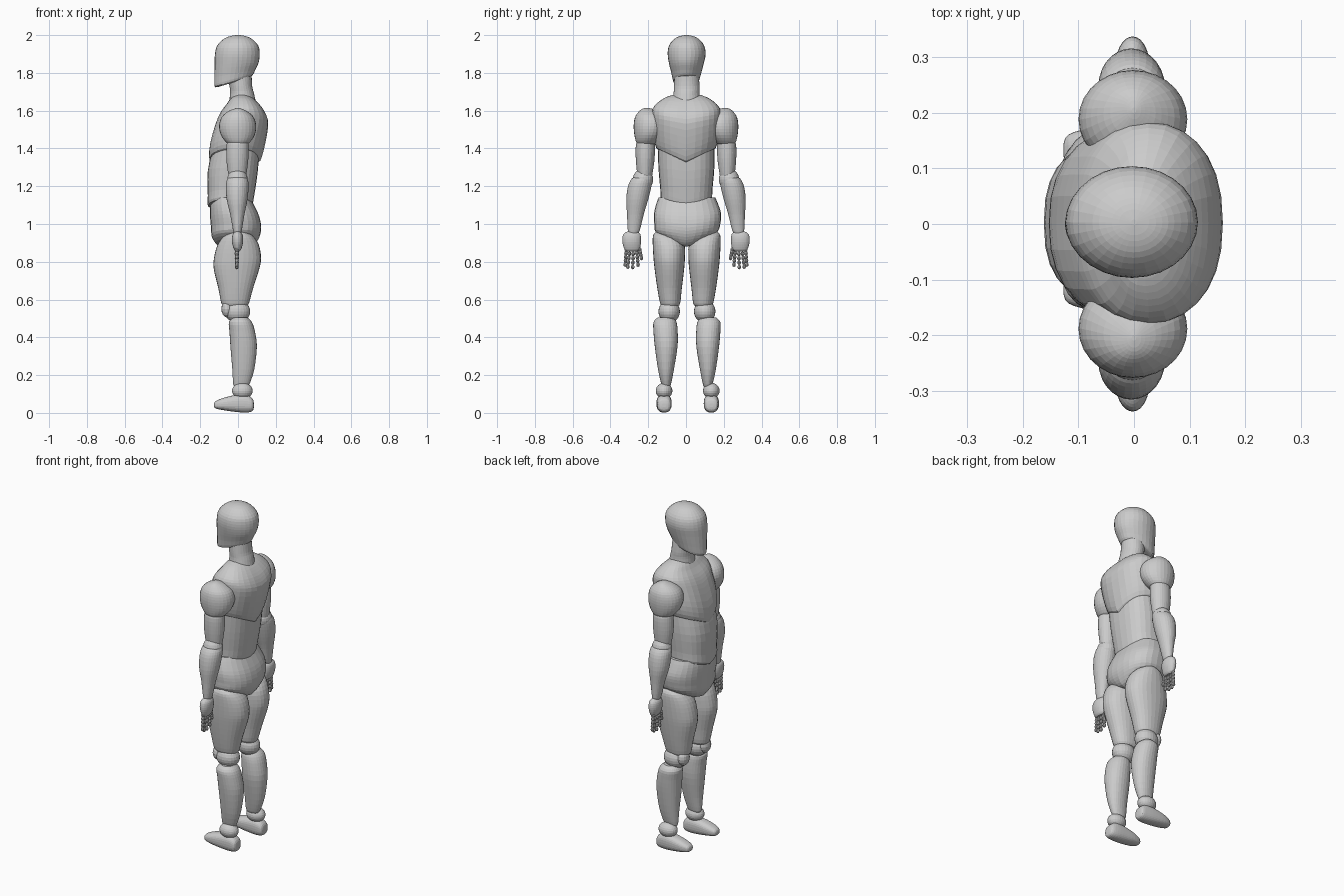
import bpy, bmesh, math
from mathutils import Vector

SEG = 28


def catmull(a, b, c, d, t):
    return [0.5 * (2*q + (r-p)*t + (2*p-5*q+4*r-s)*t*t + (3*q-p-3*r+s)*t**3)
            for p, q, r, s in zip(a, b, c, d)]


def loft(name, rings, side=1, power=2.0, steps=3, along_x=False, vee=0.0, shift=0.0):
    """Skin rings (height, x0, x1, y0, y1, tilt); along_x rings are (x, z0, z1, y0, y1)."""
    rings = [tuple(r) + (0,) * (6 - len(r)) for r in rings]
    path = []
    for i in range(len(rings) - 1):
        a, d = rings[max(i-1, 0)], rings[min(i+2, len(rings)-1)]
        path += [catmull(a, rings[i], rings[i+1], d, k/steps) for k in range(steps)]
    path.append(rings[-1])
    lo, hi = rings[0][0], rings[-1][0]
    bm = bmesh.new()
    loops = []
    for h, x0, x1, y0, y1, tilt in path:
        loop = []
        for k in range(SEG):
            a = 2 * math.pi * k / SEG
            c, s = math.cos(a), math.sin(a)
            u = (x0+x1)/2 + (x1-x0)/2 * math.copysign(abs(c)**(2/power), c)
            v = (y0+y1)/2 + (y1-y0)/2 * math.copysign(abs(s)**(2/power), s)
            w = h + tilt*u + vee*abs(v)*(hi-h)/(hi-lo)
            v = v*side + shift
            loop.append(bm.verts.new((w, v, u) if along_x else (u, v, w)))
        loops.append(loop)
    for a, b in zip(loops, loops[1:]):
        for k in range(SEG):
            bm.faces.new((a[k], a[(k+1) % SEG], b[(k+1) % SEG], b[k]))
    for loop in (loops[0], loops[-1]):
        mid = bm.verts.new(sum((v.co for v in loop), Vector()) / SEG)
        for k in range(SEG):
            bm.faces.new((loop[k], loop[(k+1) % SEG], mid))
    finish(name, bm)


def finish(name, bm):
    bmesh.ops.recalc_face_normals(bm, faces=bm.faces)
    me = bpy.data.meshes.new(name)
    bm.to_mesh(me)
    bm.free()
    bpy.context.collection.objects.link(bpy.data.objects.new(name, me))


def ball(name, loc, size, seg=24):
    bm = bmesh.new()
    bmesh.ops.create_uvsphere(bm, u_segments=seg, v_segments=seg//2, radius=1)
    for v in bm.verts:
        v.co = Vector(p*q for p, q in zip(v.co, size)) + Vector(loc)
    finish(name, bm)


# Head and neck
loft("head", [(1.757, -.105, .05, -.05, .05, .3), (1.765, -.123, .077, -.068, .068, .3),
              (1.80, -.124, .092, -.077, .08, .18), (1.85, -.124, .109, -.09, .094, .04),
              (1.90, -.122, .115, -.097, .104), (1.945, -.11, .107, -.09, .096),
              (1.98, -.075, .073, -.061, .067), (1.995, -.04, .04, -.031, .037),
              (2.0, -.005, .005, -.002, .008)])
loft("neck", [(1.62, -.05, .10, -.08, .08), (1.69, -.042, .085, -.066, .072),
              (1.73, -.045, .075, -.064, .072), (1.80, -.06, .072, -.06, .066)])

# Torso
loft("chest", [(1.325, -.11, .09, -.12, .12), (1.335, -.15, .118, -.158, .158),
               (1.42, -.148, .143, -.174, .177), (1.53, -.118, .16, -.178, .182),
               (1.59, -.092, .143, -.176, .18), (1.635, -.06, .112, -.148, .152),
               (1.666, -.038, .08, -.112, .116), (1.682, -.01, .05, -.075, .08)],
     power=2.3, vee=.45)
loft("abdomen", [(1.085, -.12, .04, -.10, .10), (1.092, -.158, .072, -.132, .135),
                 (1.15, -.16, .086, -.136, .14), (1.28, -.16, .105, -.146, .15),
                 (1.42, -.13, .115, -.15, .15)], power=2.5, vee=.3)
loft("pelvis", [(.88, -.07, .05, -.03, .03), (.89, -.11, .085, -.10, .10),
                (.93, -.138, .113, -.16, .165), (.98, -.143, .123, -.168, .182),
                (1.04, -.148, .112, -.17, .186), (1.10, -.148, .085, -.158, .17),
                (1.14, -.14, .065, -.145, .155)], power=2.3, vee=.2)

for s, tag in ((1, "right"), (-1, "left")):
    # Arm
    loft("shoulder_" + tag,
         [(1.415, -.03, .03, .18, .24), (1.43, -.06, .06, .155, .262), (1.47, -.09, .088, .12, .273),
          (1.52, -.10, .096, .10, .277), (1.565, -.087, .083, .11, .27), (1.595, -.055, .05, .145, .25),
          (1.61, -.02, .02, .18, .23), (1.615, -.004, .004, .20, .21)], s)
    loft("upper_arm_" + tag,
         [(1.24, -.045, .04, .183, .253), (1.28, -.054, .047, .175, .26), (1.35, -.062, .055, .166, .266),
          (1.42, -.06, .056, .165, .265), (1.46, -.055, .05, .17, .25)], s)
    ball("elbow_" + tag, (-.003, s*.228, 1.235), (.054, .054, .057))
    loft("forearm_" + tag,
         [(.945, -.018, .014, .262, .30), (.965, -.026, .02, .245, .308), (1.05, -.041, .034, .224, .312),
          (1.13, -.06, .05, .200, .316), (1.20, -.064, .056, .183, .307), (1.24, -.056, .05, .18, .287),
          (1.26, -.03, .025, .205, .26)], s)

    # Hand with beaded fingers
    loft("palm_" + tag,
         [(.855, -.008, .008, .262, .31), (.868, -.022, .018, .246, .326), (.905, -.032, .027, .238, .337),
          (.94, -.03, .025, .24, .334), (.957, -.018, .014, .252, .318), (.962, -.006, .006, .275, .30)], s)
    fingers = [(.316, .322, .785), (.297, .308, .774), (.279, .282, .772), (.262, .254, .785), (.246, .236, .82)]
    for f, (ya, yb, zb) in enumerate(fingers):
        n = 5 if f < 4 else 4
        for k in range(n):
            t = k / (n-1)
            ball(f"finger_{tag}_{f}_{k}", (-.006, s*(ya + (yb-ya)*t), .865 + (zb-.865)*t),
                 (.013 - .003*t, .0105 - .001*t, .0125), 8)

    # Leg (the right one stands slightly further out)
    out = max(s, 0)
    mid, low = .01*out, .018*out
    loft("thigh_" + tag,
         [(.565, -.07, .045, .045, .125), (.58, -.088, .058, .031, .137), (.66, -.104, .08, .022, .152),
          (.76, -.128, .112, .010, .166), (.82, -.127, .122, .006, .172), (.89, -.108, .11, .008, .176),
          (.94, -.07, .075, .04, .174), (.963, -.015, .02, .09, .155)], s, 2.2, shift=mid*.7)
    ball("knee_" + tag, (-.003, s*.089 + mid, .537), (.068, .057, .06))
    ball("kneecap_" + tag, (-.058, s*.095 + mid, .55), (.03, .04, .045), 16)
    loft("shin_" + tag,
         [(.135, -.012, .045, .088, .12), (.15, -.025, .06, .08, .13), (.23, -.03, .086, .064, .148),
          (.35, -.04, .10, .045, .165), (.43, -.045, .09, .044, .172), (.48, -.048, .074, .05, .172),
          (.505, -.025, .05, .065, .15)], s, 2.1, shift=mid)
    ball("ankle_" + tag, (.023, s*.116 + low, .117), (.055, .044, .042))
    loft("foot_" + tag,
         [(-.127, .035, .048, .105, .125), (-.118, .023, .062, .09, .143), (-.075, .014, .08, .079, .155),
          (-.01, .005, .095, .076, .157), (.045, .002, .096, .077, .154), (.077, .010, .075, .085, .148),
          (.084, .03, .05, .105, .128)], s, 2.5, along_x=True, shift=low)
